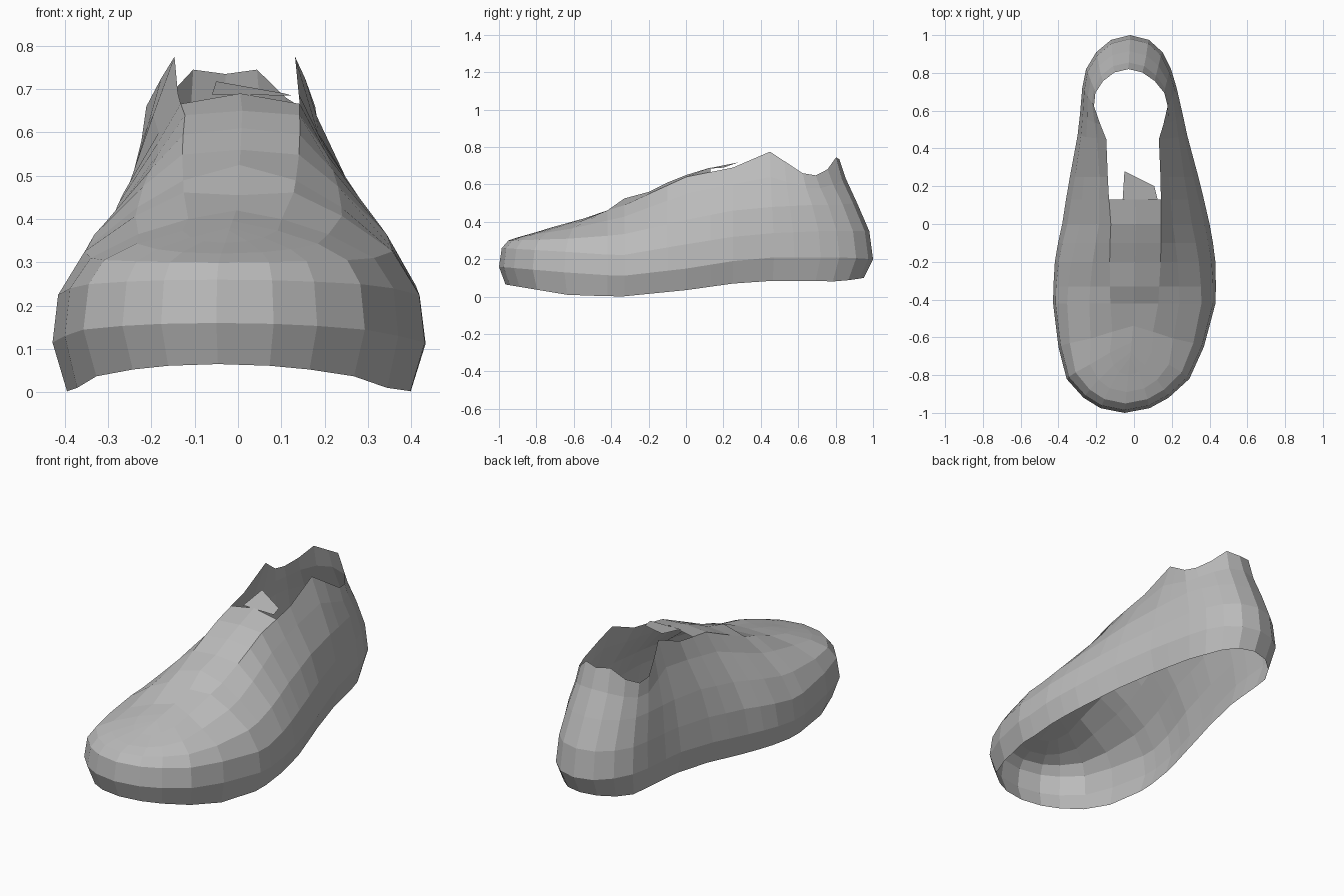
import bpy, bmesh, math

if "Cube" in bpy.data.objects:
    bpy.data.objects.remove(bpy.data.objects["Cube"])

# Columns run from toe tip to heel tip; value = half width of the footprint there
OUTLINE = {-1: 0, -.975: .13, -.92: .225, -.82: .325, -.65: .385, -.42: .43, -.33: .43,
           -.2: .425, -.1: .41, 0: .39, .13: .365, .25: .34, .47: .29, .58: .272,
           .72: .25, .82: .225, .91: .175, .975: .1, 1: 0}
COLS = list(OUTLINE)
KEYS = [-1, -.65, -.35, 0, .25, .47, .72, .85, 1]
# Rows from sole edge up to collar: toe end, heel end, width ratios, heights
ROWS = [
    (-.965, .95, [.9, .93, .92, .92, .9, .9, .9, .9, .9],
     [.065, .01, 0, .035, .07, .085, .085, .08, .1]),
    (-1, 1, [1] * 9,
     [.16, .13, .11, .15, .19, .21, .21, .21, .2]),
    (-.985, .98, [.96, .97, .97, .93, .92, .94, .96, .96, .96],
     [.26, .24, .22, .28, .32, .34, .35, .35, .35]),
    (-.95, .915, [.88, .85, .82, .76, .78, .84, .9, .9, .9],
     [.3, .31, .33, .41, .46, .48, .49, .49, .5]),
    (-.89, .855, [.72, .57, .55, .5, .54, .65, .82, .84, .82],
     [.32, .365, .42, .55, .6, .64, .58, .58, .63]),
    (-.8, .82, [.4, .28, .3, .34, .41, .48, .78, .82, .72],
     [.345, .40, .48, .64, .69, .775, .66, .645, .735]),
]
# Instep ridge heights with the two lace steps
RIDGE_FRONT = -.72
RIDGE = {-1: .37, -.65: .42, -.42: .455, -.33: .525, -.2: .56, -.1: .61, 0: .65, .13: .69}
# Slight sideways curve of the foot
SWAY = {-1: -.05, -.5: 0, 0: .01, .4: -.005, .6: -.015, .8: -.03, 1: -.02}


def interp(xs, vs, x):
    for a, b, u, v in zip(xs, xs[1:], vs, vs[1:]):
        if x <= b:
            return u + (v - u) * (x - a) / (b - a)
    return vs[-1]


def slide(y, front, back):
    """Pull the toe and heel ends in so that the shell leans inward."""
    if y < -.42:
        return -.42 + (y + .42) * (front + .42) / -.58
    if y > .4:
        return .4 + (y - .4) * (back - .4) / .6
    return y


def sway(y):
    return interp(list(SWAY), list(SWAY.values()), y)


grey = bpy.data.materials.new("grey")
grey.diffuse_color = (.5, .5, .5, 1)
grey.use_nodes = True
grey.node_tree.nodes["Principled BSDF"].inputs["Base Color"].default_value = grey.diffuse_color


def finish(name, bm):
    for v in bm.verts:
        v.co.x += sway(v.co.y)
    me = bpy.data.meshes.new(name)
    bm.to_mesh(me)
    bm.free()
    me.materials.append(grey)
    ob = bpy.data.objects.new(name, me)
    bpy.context.collection.objects.link(ob)
    return ob


# Shoe upper: both halves of the shell, joined along the centre line
bm = bmesh.new()
for side in (1, -1):
    grid = []
    for front, back, ratio, height in ROWS:
        grid.append([bm.verts.new((side * OUTLINE[c] * interp(KEYS, ratio, c),
                                   slide(c, front, back), interp(KEYS, height, c)))
                     for c in COLS])
    grid.append([bm.verts.new((0, slide(c, RIDGE_FRONT, 1),
                               interp(list(RIDGE), list(RIDGE.values()), c)))
                 for c in COLS if c <= .13])
    for lo, hi in zip(grid, grid[1:]):
        for j in range(len(hi) - 1):
            quad = [lo[j], lo[j + 1], hi[j + 1], hi[j]]
            bm.faces.new(quad if side > 0 else quad[::-1])
bmesh.ops.remove_doubles(bm, verts=bm.verts, dist=.0005)

# Ragged collar: raise the two heel points and the left side peak a little
for v in bm.verts:
    if v.co.z > .69 and v.co.y > .78 and abs(v.co.x) > .04:
        v.co.z += .025
finish("shoe_upper", bm)

# Tongue tip standing past the front of the opening
bm = bmesh.new()
tip = [bm.verts.new(p) for p in
       [(-.065, .13, .688), (.12, .13, .685), (.105, .2, .69), (-.05, .28, .718)]]
bm.faces.new(tip)
finish("tongue_tip", bm)
